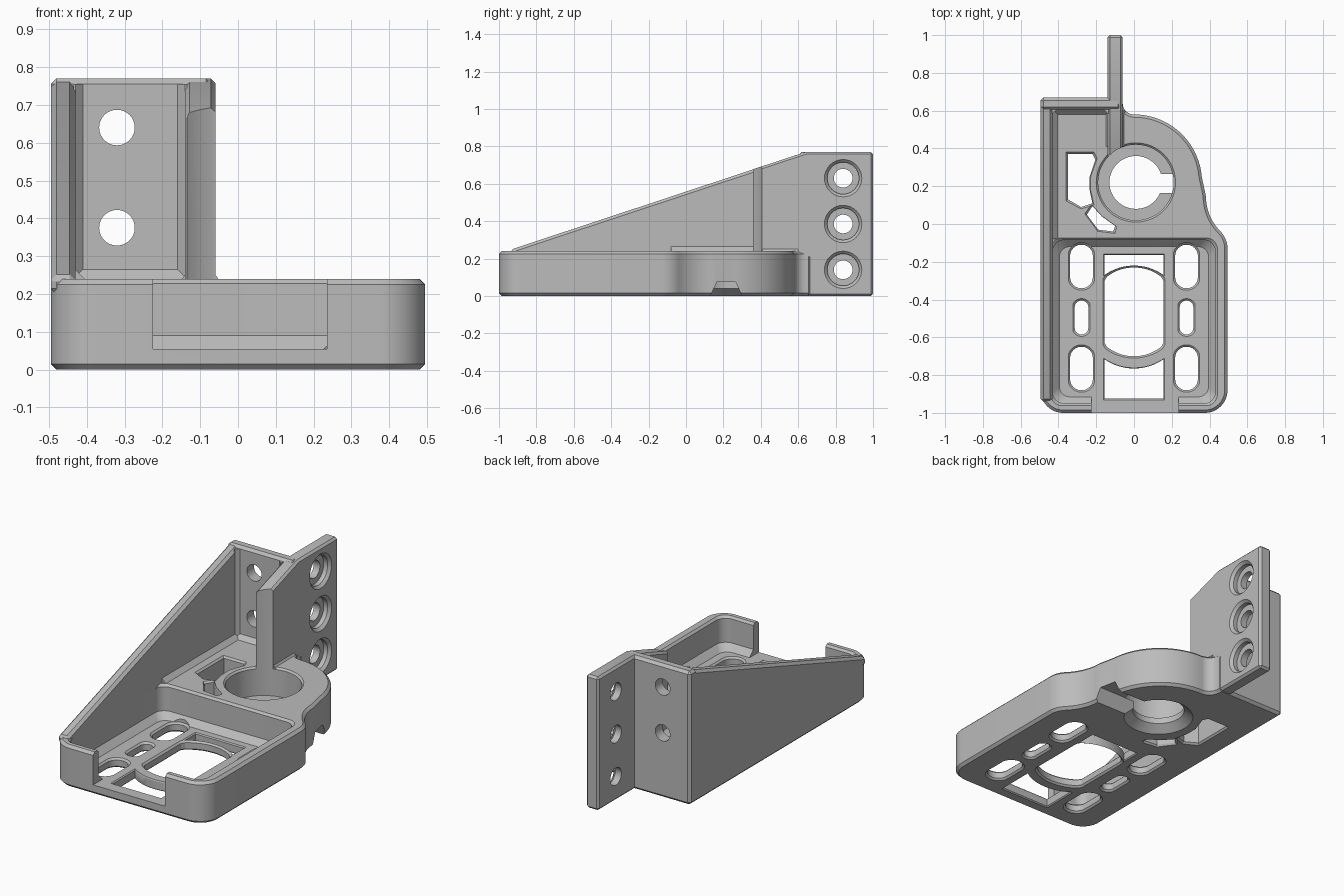
import bpy, bmesh
from math import sin, cos, radians, sqrt, pi

cube = bpy.data.objects.get("Cube")
if cube:
    bpy.data.objects.remove(cube, do_unlink=True)

grey = bpy.data.materials.new("plain grey")
grey.use_nodes = True
grey.diffuse_color = (0.5, 0.5, 0.5, 1)
grey.node_tree.nodes["Principled BSDF"].inputs["Base Color"].default_value = (0.5, 0.5, 0.5, 1)


def arc(cx, cy, r, a0, a1, n=12):
    angles = [radians(a0 + (a1 - a0) * i / n) for i in range(n + 1)]
    return [(cx + r * cos(a), cy + r * sin(a)) for a in angles]


def circle(cx, cy, r, n=48):
    return arc(cx, cy, r, 0, 360, n)[:-1]


def rect(x0, x1, y0, y1):
    return [(x0, y0), (x1, y0), (x1, y1), (x0, y1)]


def rounded(x0, x1, y0, y1, r):
    return (arc(x0 + r, y0 + r, r, 180, 270) + arc(x1 - r, y0 + r, r, 270, 360)
            + arc(x1 - r, y1 - r, r, 0, 90) + arc(x0 + r, y1 - r, r, 90, 180))


def loft(name, outline, levels, axis="z"):
    """Stack copies of an outline along an axis; levels are (position, growth)."""
    us, vs = zip(*outline)
    cu, cv = (min(us) + max(us)) / 2, (min(vs) + max(vs)) / 2
    hu, hv = (max(us) - min(us)) / 2, (max(vs) - min(vs)) / 2
    place = {"x": lambda u, v, w: (w, u, v),
             "y": lambda u, v, w: (u, w, v),
             "z": lambda u, v, w: (u, v, w)}[axis]
    bm = bmesh.new()
    rings = []
    for w, g in levels:
        rings.append([bm.verts.new(place(cu + (u - cu) * (1 + g / hu),
                                         cv + (v - cv) * (1 + g / hv), w))
                      for u, v in outline])
    n = len(outline)
    bm.faces.new(rings[0])
    bm.faces.new(rings[-1])
    for a, b in zip(rings, rings[1:]):
        for i in range(n):
            bm.faces.new((a[i], a[(i + 1) % n], b[(i + 1) % n], b[i]))
    bmesh.ops.recalc_face_normals(bm, faces=bm.faces)
    mesh = bpy.data.meshes.new(name)
    bm.to_mesh(mesh)
    bm.free()
    mesh.materials.append(grey)
    obj = bpy.data.objects.new(name, mesh)
    bpy.context.collection.objects.link(obj)
    return obj


def prism(name, outline, lo, hi, axis="z"):
    return loft(name, outline, [(lo, 0), (hi, 0)], axis)


def apply(obj, mod):
    bpy.context.view_layer.objects.active = obj
    bpy.ops.object.modifier_apply(modifier=mod.name)


def chamfer(obj, width=0.015):
    mod = obj.modifiers.new("chamfer", "BEVEL")
    mod.width = width
    mod.segments = 1
    mod.limit_method = "ANGLE"
    mod.angle_limit = radians(40)
    mod.use_clamp_overlap = False
    apply(obj, mod)


def cut(obj, cutter):
    cutter.hide_render = True
    mod = obj.modifiers.new("cut", "BOOLEAN")
    mod.operation = "DIFFERENCE"
    mod.solver = "EXACT"
    mod.object = cutter
    apply(obj, mod)
    bpy.data.objects.remove(cutter, do_unlink=True)


def cut_window(obj, outline, top, c=0.01):
    # through hole with a chamfer on both rims
    cut(obj, loft("cutter", outline, [(-0.02, c), (0, c), (c, 0),
                                      (top - c, 0), (top, c), (top + 0.02, c)]))


L, R = -0.495, 0.495
FLOOR, TOP = 0.055, 0.24
BORE = (0.01, 0.22)

# Base: rounded tray end, waist and round hub end
outline = (arc(L + 0.12, -0.88, 0.12, 180, 270) + arc(R - 0.12, -0.88, 0.12, 270, 360)
           + arc(0.365, -0.13, 0.13, 0, 45) + arc(0.641, 0.146, 0.26, 223, 180)
           + arc(0, 0.22, 0.36, 5, 90, 32) + arc(0, 0.64, 0.06, 262, 180, 8)
           + [(-0.06, 0.67), (L, 0.67)])
base = prism("base", outline, 0, TOP)
chamfer(base)

# Tray recess with sloped floor edge, and front opening
tray = rounded(-0.43, 0.43, -0.95, -0.085, 0.06)
cut(base, loft("cutter", tray, [(FLOOR, -0.035), (FLOOR + 0.035, 0), (TOP - 0.012, 0),
                                (TOP + 0.008, 0.02)]))
cut(base, prism("cutter", rect(-0.225, 0.235, FLOOR, 0.4), -1.1, -0.9, "y"))

# Tray floor openings
big = [(max(-0.155, min(0.155, x)), y) for x, y in circle(0, -0.465, 0.235)]
cut_window(base, big, FLOOR)
for s in (-1, 1):
    for y0, y1, w in ((-0.34, -0.11, 0.06), (-0.88, -0.65, 0.06), (-0.585, -0.405, 0.036)):
        x = s * 0.278
        cut_window(base, rounded(x - w, x + w, y0, y1, w * 0.98), FLOOR)
xs = [-0.155 + 0.31 * i / 12 for i in range(13)]
cut_window(base, [(x, -0.49 + sqrt(0.27 ** 2 - x * x)) for x in xs]
           + [(0.155, -0.165), (-0.155, -0.165)], FLOOR, 0.006)
cut_window(base, [(x, -0.49 - sqrt(0.275 ** 2 - x * x)) for x in xs]
           + [(0.155, -0.925), (-0.155, -0.925)], FLOOR, 0.006)

# Weight-saving openings beside the hub
cut_window(base, [(-0.35, 0.37), (-0.22, 0.37), (-0.205, 0.34), (-0.235, 0.25), (-0.235, 0.18),
                  (-0.22, 0.11), (-0.28, 0.09), (-0.35, 0.13)], TOP)
cut_window(base, [(-0.22, 0.095), (-0.25, 0.05), (-0.19, -0.03), (-0.11, -0.04),
                  (-0.1, -0.01), (-0.17, 0.04)], TOP)

# Hub bore with a lip near the bottom
cut(base, loft("cutter", circle(*BORE, 0.2), [(0.075, 0), (TOP - 0.01, 0), (TOP + 0.01, 0.02)]))
cut(base, loft("cutter", circle(*BORE, 0.14), [(-0.01, 0.06), (0.04, 0), (0.12, 0)]))
# Channel under the hub
cut(base, prism("cutter", [(0.125, -0.01), (0.305, -0.01), (0.265, 0.075), (0.165, 0.075)],
                0.1, 0.6, "x"))

# Sloping side wall
side = prism("side_wall", [(-0.94, 0.2), (-0.94, 0.247), (0.64, 0.77), (0.67, 0.77), (0.67, 0.2)],
             L, -0.43, "x")
chamfer(side)

# Back wall with two screw holes
back = prism("back_wall", rect(L, -0.07, 0.2, 0.77), 0.605, 0.67, "y")
chamfer(back)
for z in (0.375, 0.64):
    cut(back, prism("cutter", circle(-0.32, z, 0.047), 0.5, 0.8, "y"))

# Rear flange and rib, hollowed by the bore, with three recessed screw holes
flange = prism("flange", [(0.65, 0), (1, 0), (1, 0.77), (0.64, 0.77), (0.35, 0.675),
                          (0.35, 0.2), (0.65, 0.2)], -0.14, -0.06, "x")
chamfer(flange, 0.012)
cut(flange, prism("cutter", circle(*BORE, 0.2), 0.1, 1))
for z in (0.14, 0.385, 0.63):
    cut(flange, prism("cutter", circle(0.84, z, 0.05, 32), -0.2, 0, "x"))
    cut(flange, loft("cutter", circle(0.84, z, 0.085, 32),
                     [(-0.1, 0), (-0.075, 0), (-0.055, 0.02)], "x"))

# Sloped fillets where the walls meet the deck and each other
f = 0.025
parts = [base, side, back, flange]
parts.append(prism("side_fillet", [(-0.44, TOP - f), (-0.43 + f, TOP), (-0.43, TOP + f),
                                   (-0.44, TOP + f)], -0.08, 0.62, "y"))
parts.append(prism("back_fillet", [(0.615, TOP - f), (0.605 - f, TOP), (0.605, TOP + f),
                                   (0.615, TOP + f)], -0.44, -0.1, "x"))
parts.append(prism("rib_fillet", [(-0.155, TOP - 0.01), (-0.045, TOP - 0.01), (-0.07, TOP + f),
                                  (-0.13, TOP + f)], 0.41, 0.6, "y"))
parts.append(prism("corner_fillet", [(-0.435, 0.61), (-0.435, 0.585), (-0.43, 0.585),
                                     (-0.41, 0.605), (-0.41, 0.61)], 0.22, 0.755))
parts.append(prism("rib_corner_fillet", [(-0.135, 0.61), (-0.135, 0.585), (-0.14, 0.585),
                                         (-0.16, 0.605), (-0.16, 0.61)], 0.22, 0.755))

bpy.ops.object.select_all(action="DESELECT")
for obj in parts:
    obj.select_set(True)
bpy.context.view_layer.objects.active = base
bpy.ops.object.shade_smooth_by_angle(angle=radians(25))
